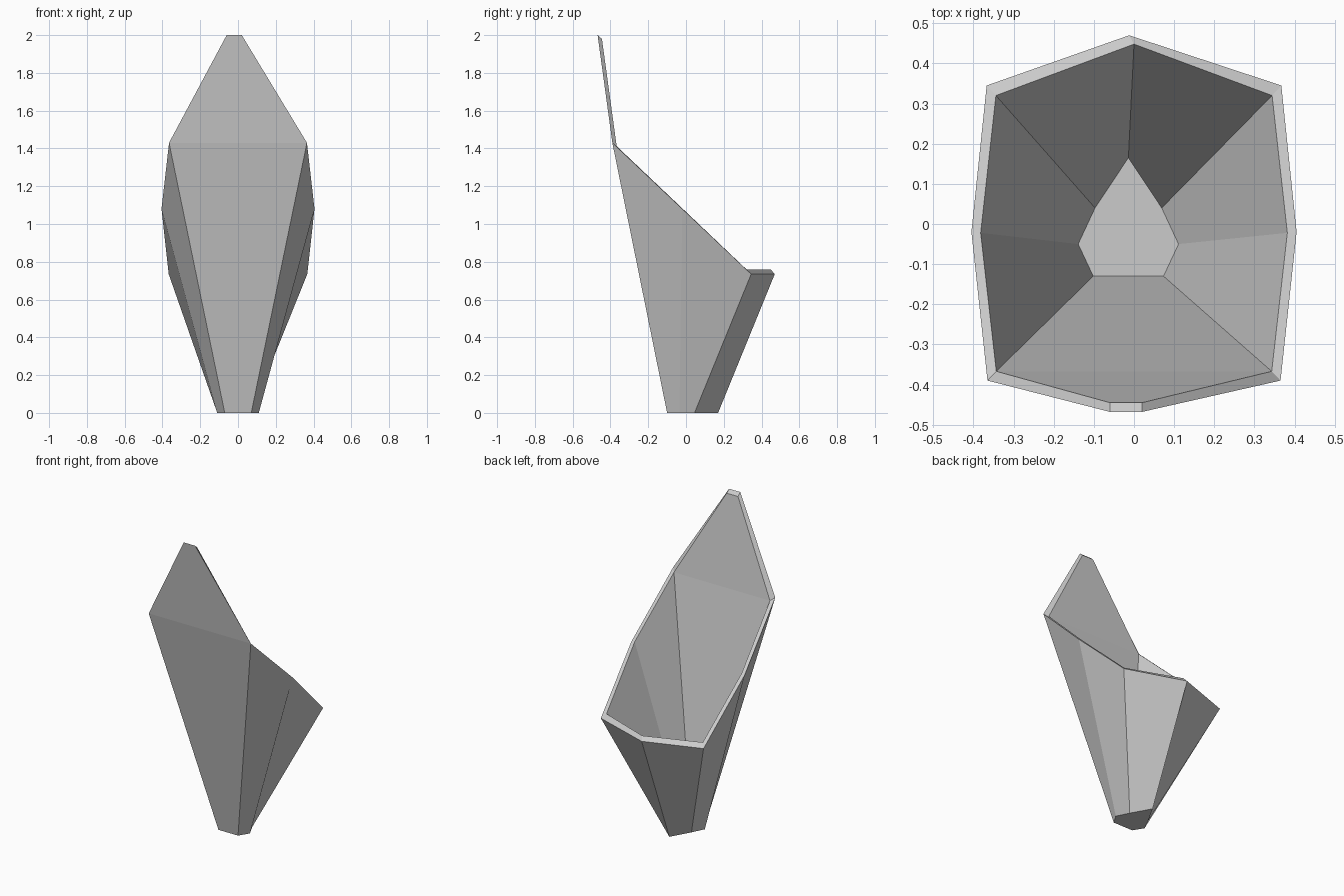
import bpy, bmesh

if "Cube" in bpy.data.objects:
    bpy.data.objects.remove(bpy.data.objects["Cube"])


def mirrored(tip, right):
    """Ring starting at the back tip, down the right side, back up the left."""
    left = [(-x, y, z) for x, y, z in reversed(right)]
    return [tip] + right + left


# Cross-sections: back corner, side, front corner
outer_base = mirrored((0, 0.17, 0), [(0.07, 0.045, 0), (0.11, -0.035, 0), (0.07, -0.10, 0)])
outer_rim = mirrored((-0.012, 0.47, 0.735),
                     [(0.367, 0.345, 0.735), (0.405, -0.02, 1.08), (0.365, -0.39, 1.43)])
inner_rim = mirrored((0, 0.448, 0.76),
                     [(0.344, 0.32, 0.76), (0.382, -0.022, 1.085), (0.343, -0.367, 1.412)])
floor = mirrored((0, 0.165, 0.2), [(0.083, 0.04, 0.2), (0.125, -0.05, 0.2), (0.0875, -0.13, 0.2)])
floor = [(x - 0.014, y, z) for x, y, z in floor]

bm = bmesh.new()


def add(points):
    return [bm.verts.new(p) for p in points]


def bridge(a, b, skip=()):
    n = len(a)
    for i in range(n):
        if i not in skip:
            j = (i + 1) % n
            bm.faces.new((a[i], a[j], b[j], b[i]))


base, rim, lip, bed = map(add, (outer_base, outer_rim, inner_rim, floor))

# Faceted walls, inside and out, with the bottom and the inner floor
bridge(base, rim)
bridge(lip, bed)
bm.faces.new(base)
bm.faces.new(bed)

# Sloping rim, left open between the front corners (indices 3 and 4)
bridge(rim, lip, skip=(3,))

# Pointed upright panel rising from the front edge
tip_out = add([(0.02, -0.468, 2.0), (-0.06, -0.468, 2.0)])
tip_in = add([(0.02, -0.445, 1.98), (-0.06, -0.445, 1.98)])
bm.faces.new((rim[3], tip_out[0], tip_out[1], rim[4]))
bm.faces.new((lip[3], tip_in[0], tip_in[1], lip[4]))
path_out = [rim[3], *tip_out, rim[4]]
path_in = [lip[3], *tip_in, lip[4]]
for i in range(3):
    bm.faces.new((path_out[i], path_out[i + 1], path_in[i + 1], path_in[i]))

bmesh.ops.recalc_face_normals(bm, faces=bm.faces)
mesh = bpy.data.meshes.new("faceted_vessel")
bm.to_mesh(mesh)
bm.free()
vessel = bpy.data.objects.new("faceted_vessel", mesh)
bpy.context.collection.objects.link(vessel)
